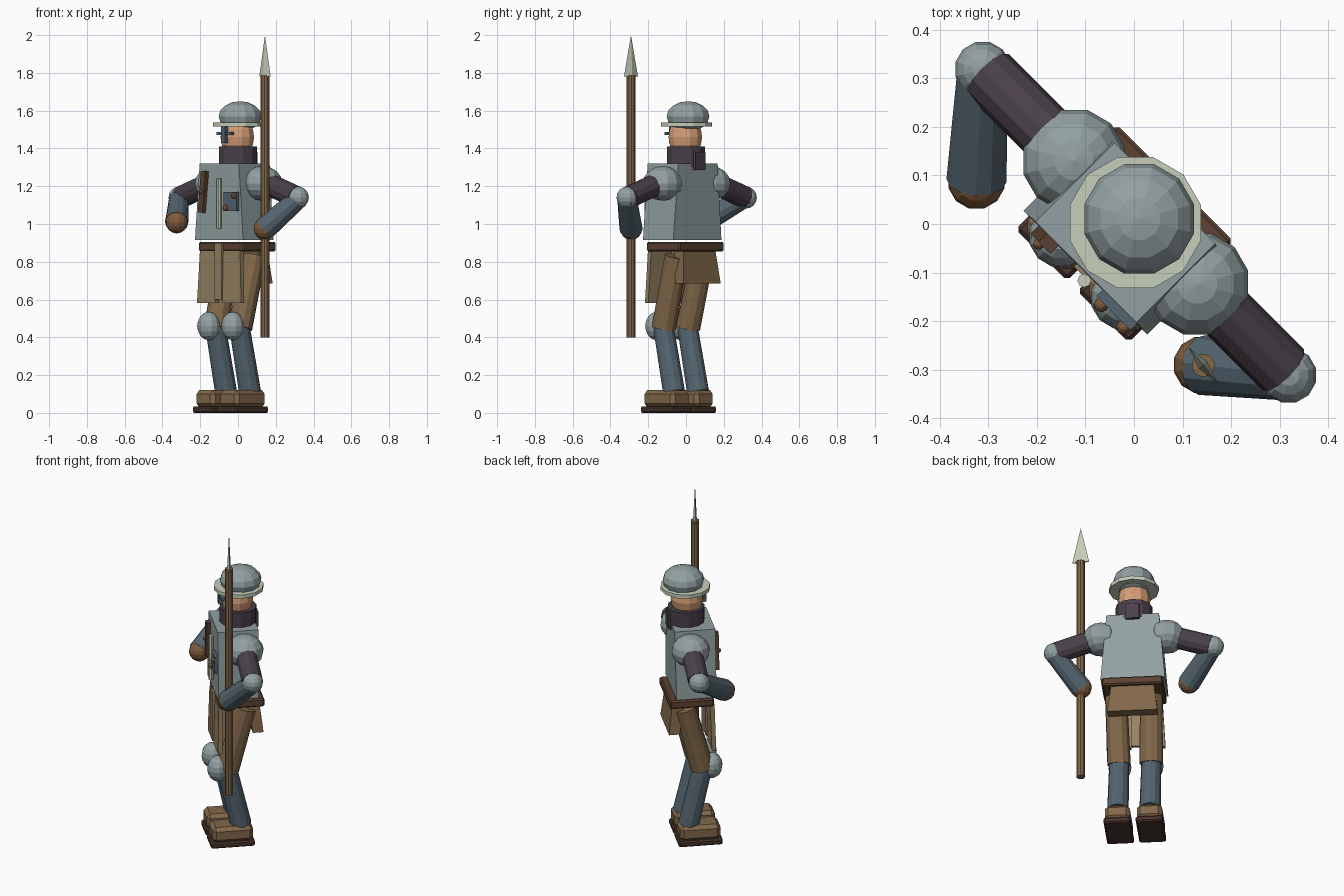
import bpy, bmesh, math
from mathutils import Matrix, Vector

if "Cube" in bpy.data.objects:
    bpy.data.objects.remove(bpy.data.objects["Cube"])

YAW = Matrix.Rotation(math.radians(-45), 4, 'Z')   # figure faces a diagonal


def mat(name, rgb):
    m = bpy.data.materials.new(name)
    lin = [(c / 255 / 12.92) if c < 10 else ((c / 255 + 0.055) / 1.055) ** 2.4 for c in rgb]
    m.diffuse_color = (*lin, 1)
    m.use_nodes = True
    m.node_tree.nodes["Principled BSDF"].inputs["Base Color"].default_value = m.diffuse_color
    return m


STEEL = mat("steel", (146, 160, 162))
PALE = mat("pale_metal", (198, 207, 186))
BLUE = mat("blue_steel", (84, 101, 112))
CLOTH = mat("dark_cloth", (74, 64, 74))
TAN = mat("tan_leather", (150, 130, 98))
LEATHER = mat("brown_leather", (130, 104, 74))
BELT = mat("belt_brown", (92, 66, 50))
SOLE = mat("sole_brown", (74, 52, 44))
SKIN = mat("skin", (212, 158, 118))
GLOVE = mat("glove_brown", (126, 90, 60))


def finish(name, bm, material):
    bmesh.ops.recalc_face_normals(bm, faces=bm.faces)
    bm.transform(YAW)
    me = bpy.data.meshes.new(name)
    bm.to_mesh(me)
    bm.free()
    me.materials.append(material)
    ob = bpy.data.objects.new(name, me)
    bpy.context.collection.objects.link(ob)
    return ob


def ball(name, c, r, material, seg=12, rings=8):
    bm = bmesh.new()
    bmesh.ops.create_uvsphere(bm, u_segments=seg, v_segments=rings, radius=1,
                              matrix=Matrix.Translation(c) @ Matrix.Diagonal((*r, 1)))
    return finish(name, bm, material)


def rod(name, a, b, r1, r2, material, seg=12):
    a, b = Vector(a), Vector(b)
    d = b - a
    m = Matrix.Translation((a + b) / 2) @ d.to_track_quat('Z', 'Y').to_matrix().to_4x4()
    bm = bmesh.new()
    bmesh.ops.create_cone(bm, cap_ends=True, segments=seg, radius1=r1, radius2=r2,
                          depth=d.length, matrix=m)
    return finish(name, bm, material)


def block(name, lo, hi, material, bevel=0.0, top=None, tilt=0.0, shift=0.0):
    """Box from lo to hi; top=(x0, x1, y0, y1) replaces the upper rectangle,
    shift moves the lower edge in y, tilt rolls it about the y axis."""
    bm = bmesh.new()
    bmesh.ops.create_cube(bm, size=1)
    lo, hi = Vector(lo), Vector(hi)
    for v in bm.verts:
        up = v.co.z > 0
        x0, x1, y0, y1 = top if (top and up) else (lo.x, hi.x, lo.y, hi.y)
        s = 0 if up else shift
        v.co = (x1 if v.co.x > 0 else x0, (y1 if v.co.y > 0 else y0) + s, hi.z if up else lo.z)
    if tilt:
        bmesh.ops.rotate(bm, verts=bm.verts, cent=(lo + hi) / 2,
                         matrix=Matrix.Rotation(math.radians(tilt), 3, 'Y'))
    if bevel:
        bmesh.ops.bevel(bm, geom=bm.edges[:], offset=bevel, segments=1, affect='EDGES')
    return finish(name, bm, material)


# head, helmet and collar
ball("head", (0, -0.005, 1.46), (0.092, 0.092, 0.11), SKIN)
ball("helmet_dome", (0, 0.015, 1.57), (0.117, 0.117, 0.08), STEEL)
rod("helmet_brim", (0, 0.004, 1.515), (0, 0.004, 1.537), 0.14, 0.14, PALE)
block("nose_guard", (-0.015, -0.112, 1.43), (0.015, -0.088, 1.52), BLUE)
block("eye_bar", (-0.055, -0.106, 1.472), (0.055, -0.085, 1.486), BLUE)
rod("collar", (0, 0, 1.30), (0, 0, 1.41), 0.104, 0.104, CLOTH)
block("collar_tail", (-0.038, 0.085, 1.287), (0.038, 0.108, 1.38), CLOTH)

# torso, belt and skirt panels
block("breastplate", (-0.18, -0.142, 0.915), (0.18, 0.085, 1.32), STEEL,
      top=(-0.147, 0.147, -0.14, 0.09))
block("belt", (-0.17, -0.13, 0.855), (0.17, 0.12, 0.905), BELT, bevel=0.008)
for s, side in ((-1, "left"), (1, "right")):
    x0, x1 = sorted((s * 0.025, s * 0.165))
    t0, t1 = sorted((s * 0.025, s * 0.150))
    block(side + "_front_panel", (x0, -0.142, 0.583), (x1, -0.118, 0.86), TAN,
          top=(t0, t1, -0.135, -0.11))
block("centre_strap", (-0.025, -0.15, 0.60), (0.025, -0.132, 0.90), TAN)
block("rear_panel", (-0.14, 0.06, 0.685), (0.14, 0.12, 0.86), LEATHER,
      top=(-0.12, 0.12, 0.03, 0.10))

# chest gear
block("chest_strap", (-0.125, -0.165, 1.06), (-0.09, -0.138, 1.28), BELT, tilt=6)
ball("strap_stud", (-0.11, -0.168, 1.17), (0.012, 0.012, 0.012), GLOVE, 8, 6)
rod("chest_rod", (0.01, -0.155, 0.975), (0.01, -0.155, 1.24), 0.014, 0.014, PALE, 8)
block("chest_pouch", (0.05, -0.16, 1.07), (0.15, -0.135, 1.17), BLUE)
for i, (x, z) in enumerate(((0.135, 1.15), (0.07, 1.085))):
    ball("pouch_knob_%d" % i, (x, -0.165, z), (0.016, 0.016, 0.016), GLOVE, 8, 6)

# legs, shoulders and upper arms
for s, side in ((-1, "left"), (1, "right")):
    x = s * 0.09
    rod(side + "_thigh", (s * 0.098, 0.025, 0.83), (x, -0.075, 0.45), 0.062, 0.066, LEATHER)
    rod(side + "_shin", (x, -0.08, 0.46), (x, 0.0, 0.11), 0.056, 0.06, BLUE)
    ball(side + "_knee_pad", (x, -0.13, 0.46), (0.064, 0.06, 0.075), STEEL)
    block(side + "_boot", (x - 0.07, -0.17, 0.03), (x + 0.07, 0.06, 0.12), LEATHER, bevel=0.02)
    block(side + "_sole", (x - 0.075, -0.18, 0.0), (x + 0.075, 0.068, 0.035), SOLE, bevel=0.008)
    ball(side + "_shoulder", (s * 0.18, 0.005, 1.215), (0.108, 0.108, 0.092), STEEL)
    rod(side + "_upper_arm", (s * 0.18, 0.005, 1.225), (s * 0.43, 0.005, 1.143), 0.06, 0.06, CLOTH)
    ball(side + "_elbow", (s * 0.446, 0.005, 1.14), (0.058, 0.058, 0.058), STEEL)

# forearms and gloves, posed per side
poses = (("left", (-0.442, 0.0, 1.14), (-0.293, -0.166, 1.01)),
         ("right", (0.452, 0.01, 1.14), (0.305, -0.106, 0.975)))
for side, elbow, hand in poses:
    rod(side + "_forearm", elbow, hand, 0.052, 0.062, BLUE)
    ball(side + "_glove", hand, (0.06, 0.06, 0.06), GLOVE)

# spear
SX, SY = 0.307, -0.105
rod("spear_shaft", (SX, SY, 0.40), (SX, SY, 1.785), 0.024, 0.024, LEATHER, 10)
bm = bmesh.new()
bmesh.ops.create_cone(bm, cap_ends=True, segments=4, radius1=1, radius2=0, depth=0.22,
                      matrix=Matrix.Translation((SX, SY, 1.89))
                      @ Matrix.Rotation(math.radians(-6), 4, 'Z')
                      @ Matrix.Diagonal((0.048, 0.011, 1, 1)))
bmesh.ops.remove_doubles(bm, verts=bm.verts, dist=0.0001)
finish("spear_blade", bm, PALE)
